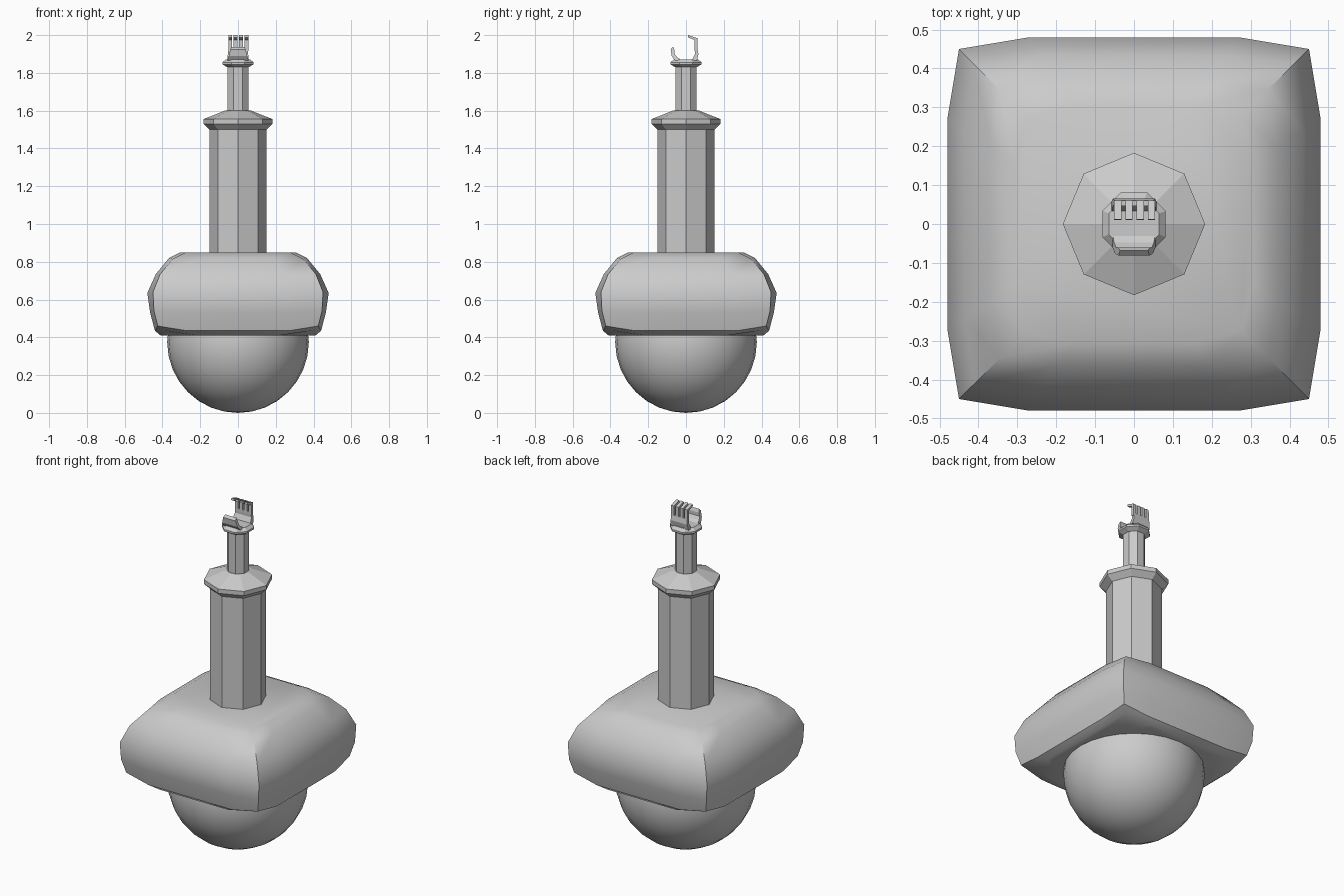
import bpy, bmesh, math

if "Cube" in bpy.data.objects:
    bpy.data.objects.remove(bpy.data.objects["Cube"])


def make(name, bm, smooth=None):
    bmesh.ops.recalc_face_normals(bm, faces=bm.faces)
    me = bpy.data.meshes.new(name)
    bm.to_mesh(me)
    bm.free()
    ob = bpy.data.objects.new(name, me)
    bpy.context.collection.objects.link(ob)
    if smooth:
        bpy.ops.object.select_all(action='DESELECT')
        ob.select_set(True)
        bpy.context.view_layer.objects.active = ob
        bpy.ops.object.shade_smooth_by_angle(angle=math.radians(smooth))
    return ob


def loft(name, rings, smooth=None):
    """Skin a stack of equal-length point rings and cap both ends."""
    bm = bmesh.new()
    loops = [[bm.verts.new(p) for p in r] for r in rings]
    n = len(loops[0])
    for a, b in zip(loops, loops[1:]):
        for i in range(n):
            j = (i + 1) % n
            bm.faces.new((a[i], a[j], b[j], b[i]))
    bm.faces.new(loops[0])
    bm.faces.new(loops[-1])
    return make(name, bm, smooth)


def octagon(r, z, turn=0.0):
    return [(r * math.cos(turn + k * math.pi / 4), r * math.sin(turn + k * math.pi / 4), z)
            for k in range(8)]


def pillow_ring(side, half, corner, z_side, z_corner):
    """Bulged square: two points per side plus one per corner."""
    pts = []
    for k in range(4):
        c, s = round(math.cos(k * math.pi / 2)), round(math.sin(k * math.pi / 2))
        for x, y, z in ((side, -half, z_side), (side, half, z_side), (corner, corner, z_corner)):
            pts.append((c * x - s * y, s * x + c * y, z))
    return pts


def slab(name, profile, x_mid, half_low, half_high):
    """Extrude a y-z profile along x, tapering with height."""
    zs = [z for _, z in profile]
    lo, hi = min(zs), max(zs)
    rings = []
    for sgn in (-1, 1):
        rings.append([(x_mid + sgn * (half_low + (half_high - half_low) * (z - lo) / (hi - lo)), y, z)
                      for y, z in profile])
    return loft(name, rings)


# rolling ball
bm = bmesh.new()
bmesh.ops.create_uvsphere(bm, u_segments=28, v_segments=16, radius=0.375)
bmesh.ops.translate(bm, verts=bm.verts, vec=(0, 0, 0.375))
make("ball_base", bm, 40)

# cushioned square body
loft("body", [pillow_ring(*r) for r in (
    (0.37, 0.20, 0.30, 0.41, 0.41),
    (0.41, 0.22, 0.385, 0.41, 0.435),
    (0.44, 0.27, 0.425, 0.435, 0.46),
    (0.465, 0.27, 0.445, 0.53, 0.54),
    (0.48, 0.27, 0.45, 0.635, 0.64),
    (0.435, 0.24, 0.412, 0.735, 0.735),
    (0.365, 0.20, 0.345, 0.82, 0.815),
    (0.305, 0.155, 0.275, 0.85, 0.85))], 32)

# octagonal column with flared collar
loft("column", [octagon(0.15, z) for z in (0.8, 1.5)])
loft("collar", [octagon(r, z) for r, z in (
    (0.14, 1.49), (0.183, 1.53), (0.183, 1.555), (0.07, 1.6))])

# forearm and cuff
turn = math.pi / 8
loft("forearm", [octagon(0.06, z, turn) for z in (1.58, 1.85)])
loft("cuff", [octagon(r, z, turn) for r, z in (
    (0.062, 1.83), (0.088, 1.845), (0.088, 1.856), (0.07, 1.872))])

# palm plate behind, cupped thumb plate in front
slab("palm", [(0.03, 1.865), (0.058, 1.865), (0.066, 1.90), (0.06, 1.93), (0.046, 1.93), (0.048, 1.90)],
     0, 0.058, 0.05)
slab("thumb", [(-0.058, 1.865), (-0.025, 1.868), (-0.048, 1.883), (-0.06, 1.90), (-0.06, 1.92),
               (-0.068, 1.938), (-0.081, 1.925), (-0.076, 1.89)], 0, 0.056, 0.036)

# four hooked fingers
for i in range(4):
    slab("finger_%d" % (i + 1),
         [(0.045, 1.915), (0.061, 1.915), (0.06, 1.984), (0.012, 2.0), (0.01, 1.988), (0.046, 1.974)],
         -0.042 + i * 0.029, 0.0095, 0.0095)
